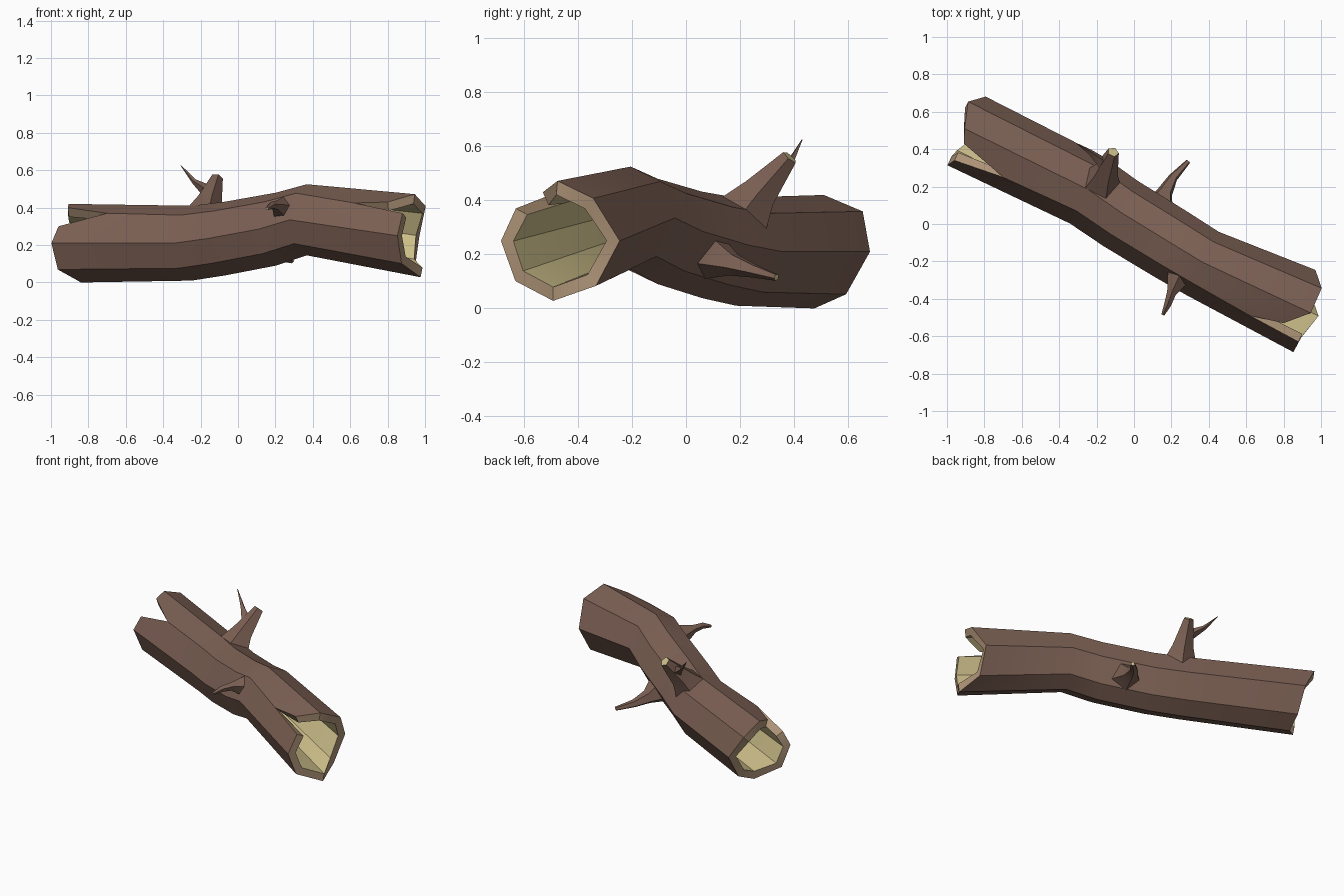
import bpy, bmesh, math
from mathutils import Vector

cube = bpy.data.objects.get("Cube")
if cube:
    bpy.data.objects.remove(cube, do_unlink=True)


def material(name, rgb):
    mat = bpy.data.materials.new(name)
    mat.use_nodes = True
    color = (*rgb, 1)
    mat.diffuse_color = color
    mat.node_tree.nodes["Principled BSDF"].inputs["Base Color"].default_value = color
    return mat


BARK = material("brown bark", (0.2, 0.117, 0.088))
RIM = material("tan cut wood", (0.43, 0.3, 0.19))
CORE = material("pale inner wood", (0.6, 0.51, 0.25))


def make_object(name, bm):
    mesh = bpy.data.meshes.new(name)
    bm.to_mesh(mesh)
    bm.free()
    obj = bpy.data.objects.new(name, mesh)
    bpy.context.collection.objects.link(obj)
    for mat in (BARK, RIM, CORE):
        mesh.materials.append(mat)
    bpy.ops.object.select_all(action="DESELECT")
    obj.select_set(True)
    bpy.context.view_layer.objects.active = obj
    return obj


# Log trunk: an uneven octagon swept along a bent axis
AXIS = Vector((0.885, -0.465, 0))
SIDE = Vector((0.465, 0.885, 0))
UP = Vector((0, 0, 1))
PROFILE = [(1, 0), (0.68, 0.71), (0.03, 1), (-0.62, 0.75),
           (-1, 0), (-0.74, -0.67), (0.03, -1), (0.6, -0.75)]
STATIONS = [((-0.9, 0.5, 0.21), 0.21), ((-0.25, 0.18, 0.21), 0.2),
            ((-0.07, 0.055, 0.235), 0.197), ((0.2, -0.11, 0.285), 0.195),
            ((0.365, -0.21, 0.335), 0.19), ((0.92, -0.47, 0.25), 0.222)]
# ragged ends: shift of each corner along the axis
RAGGED = {0: (0.01, -0.06, -0.01, 0, 0, 0.01, 0.065, 0.04),
          5: (-0.06, 0.015, 0.025, 0, 0.04, 0.035, 0.06, -0.04)}

bm = bmesh.new()
rings = []
for j, (center, radius) in enumerate(STATIONS):
    shift = RAGGED.get(j, (0,) * 8)
    rings.append([bm.verts.new(Vector(center) + SIDE * u * radius
                               + UP * v * radius + AXIS * k)
                  for (u, v), k in zip(PROFILE, shift)])

# Splits: tip, upper lip and lower lip of the crack at each end
tip_l, upper_l, lower_l = [bm.verts.new(p) for p in
                           ((-0.7, 0.25, 0.37), (-0.91, 0.43, 0.4), (-0.96, 0.34, 0.3))]
tip_r, upper_r, lower_r = [bm.verts.new(p) for p in
                           ((0.62, -0.49, 0.425), (0.8, -0.53, 0.43), (0.88, -0.63, 0.37))]
last = len(rings) - 2
for j in range(last + 1):
    a, b = rings[j], rings[j + 1]
    for i in range(8):
        n = (i + 1) % 8
        if j == 0 and i == 2:
            face = (a[2], upper_l, tip_l, b[3], b[2])
        elif j == 0 and i == 3:
            face = (lower_l, a[4], b[4], b[3], tip_l)
        elif j == last and i == 2:
            face = (a[2], a[3], tip_r, upper_r, b[2])
        elif j == last and i == 3:
            face = (a[3], a[4], b[4], lower_r, tip_r)
        else:
            face = (a[i], a[n], b[n], b[i])
        bm.faces.new(face)
bmesh.ops.delete(bm, geom=[v for v in bm.verts if not v.link_faces], context="VERTS")

log = make_object("hollow_log", bm)
wall = log.modifiers.new("wall", "SOLIDIFY")
wall.thickness = 0.052
wall.offset = -1
wall.material_offset = 2
wall.material_offset_rim = 1
bpy.ops.object.modifier_apply(modifier="wall")
bpy.ops.object.shade_smooth_by_angle(angle=math.radians(30))


# Branches: tapered five-sided stubs with a cut tip
def branch(name, path, sides=5):
    bm = bmesh.new()
    points = [Vector(p[:3]) for p in path]
    loops = []
    for k, p in enumerate(points):
        tangent = points[min(k + 1, len(points) - 1)] - points[max(k - 1, 0)]
        across = tangent.cross(AXIS).normalized()
        other = tangent.cross(across).normalized()
        ring = []
        for i in range(sides):
            t = math.tau * i / sides
            ring.append(bm.verts.new(p + (across * math.cos(t) + other * math.sin(t)) * path[k][3]))
        loops.append(ring)
    for a, b in zip(loops, loops[1:]):
        for i in range(sides):
            n = (i + 1) % sides
            bm.faces.new((a[i], a[n], b[n], b[i]))
    bm.faces.new(loops[0])
    bm.faces.new(loops[-1]).material_index = 2
    bmesh.ops.recalc_face_normals(bm, faces=bm.faces)
    make_object(name, bm)
    bpy.ops.object.shade_smooth_by_angle(angle=math.radians(30))


branch("top_branch", [(-0.18, 0.21, 0.34, 0.115), (-0.155, 0.275, 0.43, 0.07),
                      (-0.112, 0.385, 0.56, 0.032)])
branch("top_twig", [(-0.15, 0.31, 0.48, 0.04), (-0.235, 0.385, 0.54, 0.014),
                    (-0.305, 0.43, 0.625, 0.002)], 4)
branch("back_branch", [(0.13, 0.08, 0.2, 0.1), (0.165, 0.17, 0.165, 0.045),
                       (0.21, 0.25, 0.14, 0.026), (0.29, 0.335, 0.115, 0.013)])
branch("front_branch", [(0.24, -0.28, 0.39, 0.07), (0.2, -0.37, 0.41, 0.026),
                        (0.18, -0.43, 0.412, 0.02), (0.155, -0.485, 0.395, 0.009)])
